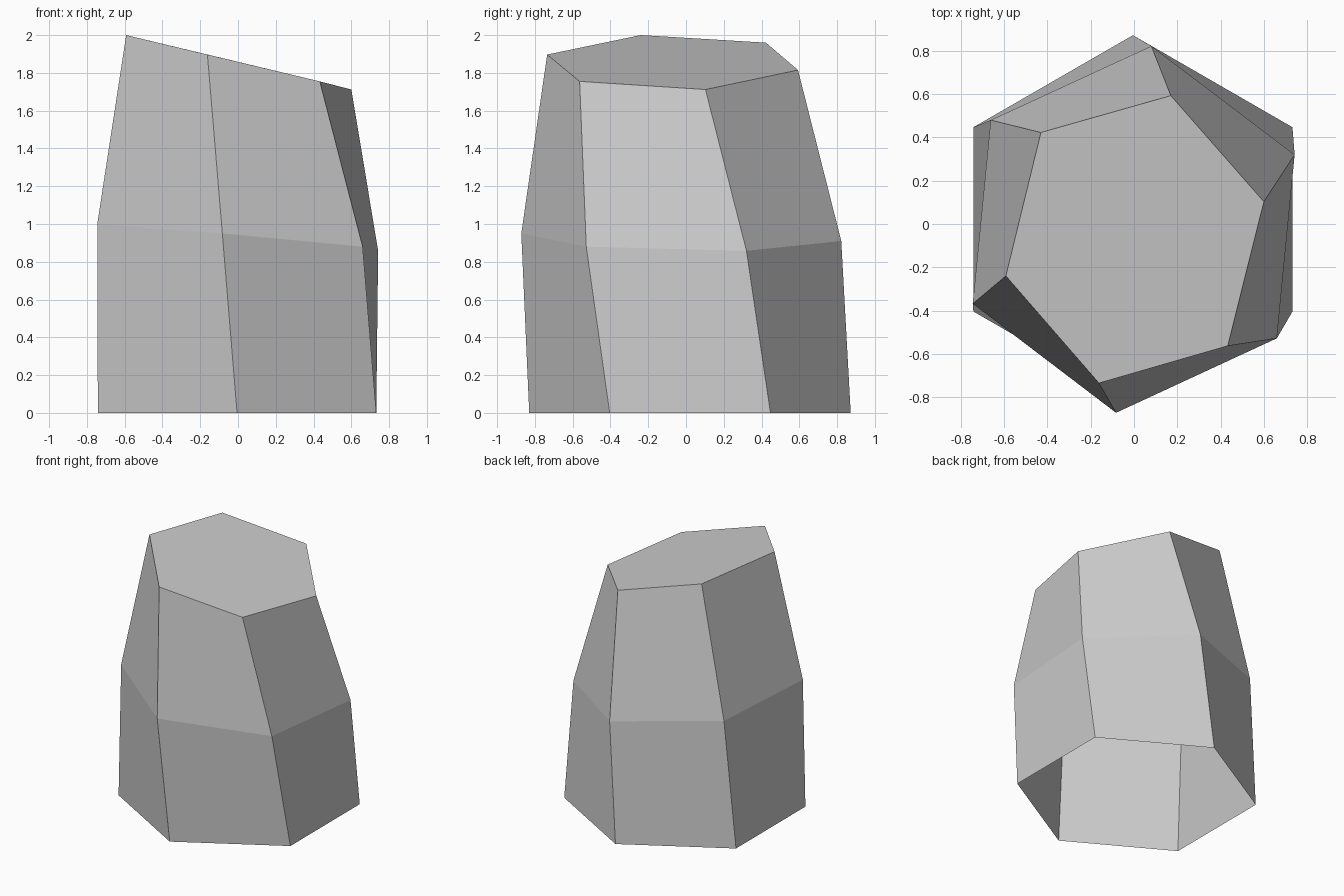
import bpy
import bmesh

if "Cube" in bpy.data.objects:
    bpy.data.objects.remove(bpy.data.objects["Cube"], do_unlink=True)


def make_material(name, color):
    mat = bpy.data.materials.new(name)
    mat.use_nodes = True
    mat.diffuse_color = color
    mat.node_tree.nodes["Principled BSDF"].inputs["Base Color"].default_value = color
    return mat


# Hexagonal cross-sections from the ground up, each starting at the back corner
base = [(-0.005, 0.872, 0), (0.732, 0.447, 0), (0.732, -0.404, 0),
        (-0.005, -0.83, 0), (-0.742, -0.404, 0), (-0.742, 0.447, 0)]
waist = [(0.08, 0.822, 0.91), (0.742, 0.32, 0.858), (0.66, -0.528, 0.88),
         (-0.083, -0.872, 0.95), (-0.745, -0.368, 1.0), (-0.662, 0.48, 0.98)]
crown = [(0.17, 0.593, 1.815), (0.6, 0.103, 1.712), (0.433, -0.563, 1.755),
         (-0.162, -0.735, 1.897), (-0.592, -0.24, 2.0), (-0.43, 0.423, 1.96)]

# Faceted column: walls bridged between sections, slanted cap, open underside
bm = bmesh.new()
rings = [[bm.verts.new(p) for p in section] for section in (base, waist, crown)]
for lower, upper in zip(rings, rings[1:]):
    for i in range(len(lower)):
        j = (i + 1) % len(lower)
        # Corner order sets the fold of each twisted wall
        bm.faces.new((lower[i], upper[i], upper[j], lower[j]))
bm.faces.new(reversed(rings[-1]))

mesh = bpy.data.meshes.new("rock_column")
bm.to_mesh(mesh)
bm.free()
mesh.materials.append(make_material("stone grey", (0.6, 0.6, 0.6, 1)))
column = bpy.data.objects.new("rock_column", mesh)
bpy.context.collection.objects.link(column)
